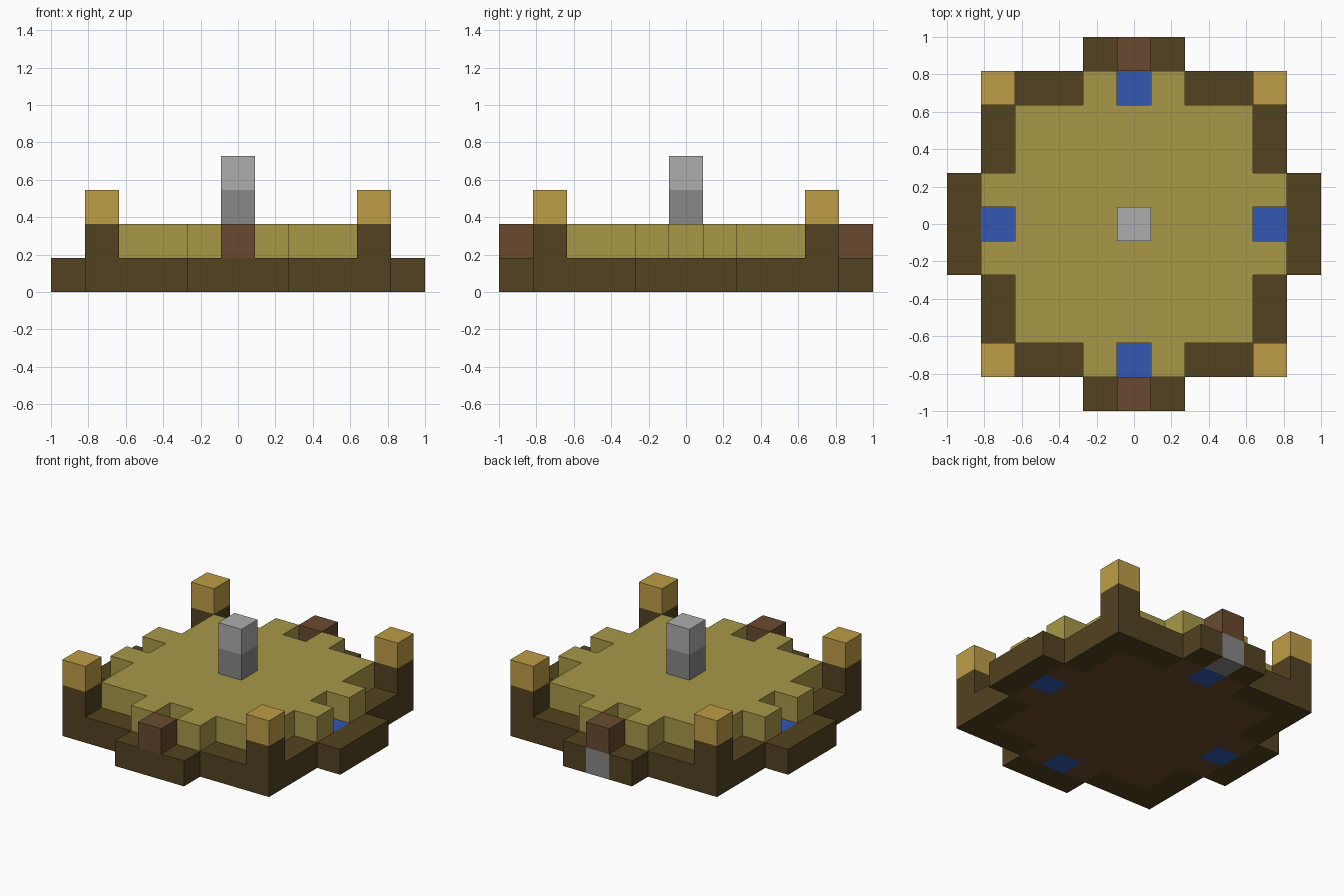
import bpy
import bmesh

UNIT = 2 / 11          # side of one block
SPAN = range(-5, 6)

old = bpy.data.objects.get("Cube")
if old:
    bpy.data.objects.remove(old, do_unlink=True)


def material(name, rgb):
    """Flat material from 0-255 sRGB values, stored as linear."""
    lin = [((c / 255 + 0.055) / 1.055) ** 2.4 for c in rgb]
    mat = bpy.data.materials.new(name)
    mat.use_nodes = True
    mat.diffuse_color = (*lin, 1)
    mat.node_tree.nodes["Principled BSDF"].inputs["Base Color"].default_value = (*lin, 1)
    return mat


dark_wood = material("dark wood", (82, 66, 32))
sand = material("sand", (168, 152, 72))
gold = material("gold", (190, 157, 70))
brown = material("brown", (106, 74, 46))
blue = material("blue", (51, 87, 180))
light_grey = material("light grey", (174, 174, 174))
mid_grey = material("mid grey", (136, 136, 136))


def slab(name, rule, level, height, mat):
    """Extrude every grid cell that satisfies the rule into one solid."""
    bm = bmesh.new()
    z = level * UNIT
    for i in SPAN:
        for j in SPAN:
            if rule(i, j):
                corners = [(-.5, -.5), (.5, -.5), (.5, .5), (-.5, .5)]
                bm.faces.new([bm.verts.new(((i + a) * UNIT, (j + b) * UNIT, z))
                              for a, b in corners])
    bmesh.ops.remove_doubles(bm, verts=bm.verts, dist=0.001)
    bmesh.ops.dissolve_limit(bm, angle_limit=0.01, verts=bm.verts, edges=bm.edges)
    grown = bmesh.ops.extrude_face_region(bm, geom=bm.faces[:], use_keep_orig=True)
    top = [v for v in grown["geom"] if isinstance(v, bmesh.types.BMVert)]
    bmesh.ops.translate(bm, verts=top, vec=(0, 0, height * UNIT))
    bmesh.ops.recalc_face_normals(bm, faces=bm.faces)
    mesh = bpy.data.meshes.new(name)
    bm.to_mesh(mesh)
    bm.free()
    mesh.materials.append(mat)
    obj = bpy.data.objects.new(name, mesh)
    bpy.context.collection.objects.link(obj)
    return obj


# Layout rules on the block grid
def reach(i, j):
    return max(abs(i), abs(j))


def side(i, j):
    return min(abs(i), abs(j))


def court(i, j):
    return reach(i, j) <= 3 or (reach(i, j) == 4 and side(i, j) == 1)


def pool(i, j):
    return reach(i, j) == 4 and side(i, j) == 0


def back_block(i, j):
    return (i, j) == (0, 5)


def rim(i, j):
    wall = reach(i, j) == 4 and side(i, j) >= 2
    porch = reach(i, j) == 5 and side(i, j) <= 1
    return (wall or porch) and not back_block(i, j)


def corner(i, j):
    return side(i, j) == 4 and reach(i, j) == 4


def centre(i, j):
    return i == 0 and j == 0


# Ground level
slab("earth_floor", court, 0, 1, brown)
slab("outer_rim", rim, 0, 1, dark_wood)
slab("water_pools", pool, 0, 1, blue)
slab("back_stone", back_block, 0, 1, mid_grey)

# Raised court and gate blocks
slab("sand_court", court, 1, 1, sand)
slab("gate_blocks", lambda i, j: i == 0 and abs(j) == 5, 1, 1, brown)

# Corner posts with gold caps
slab("corner_posts", corner, 1, 1, dark_wood)
slab("corner_caps", corner, 2, 1, gold)

# Central pillar
slab("pillar_base", centre, 2, 1, mid_grey)
slab("pillar_top", centre, 3, 1, light_grey)
